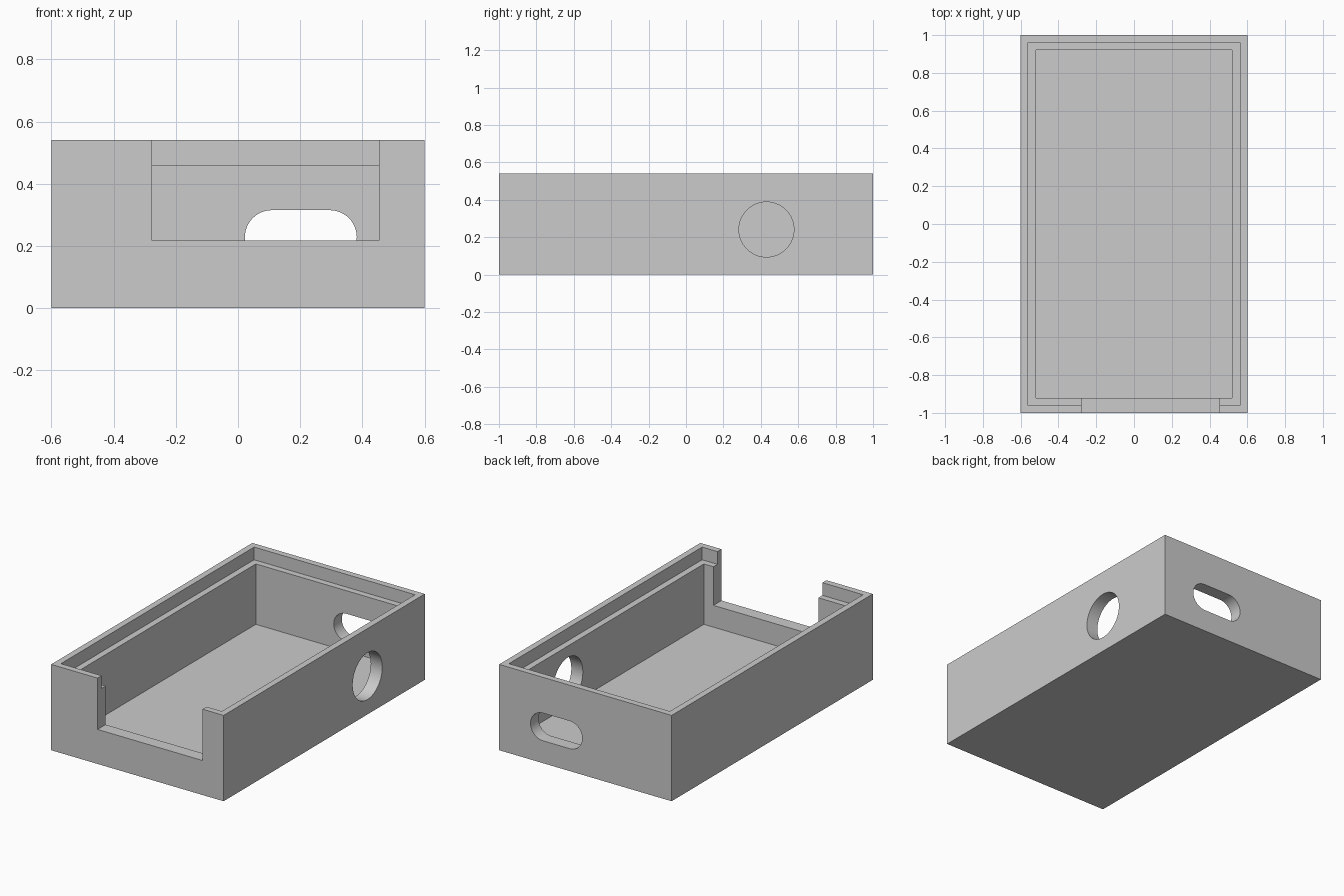
import bpy
import bmesh
import math
from mathutils import Matrix, Vector

if "Cube" in bpy.data.objects:
    bpy.data.objects.remove(bpy.data.objects["Cube"], do_unlink=True)

grey = bpy.data.materials.new("plain grey")
grey.use_nodes = True
grey.diffuse_color = (0.6, 0.6, 0.6, 1)
grey.node_tree.nodes["Principled BSDF"].inputs["Base Color"].default_value = (0.6, 0.6, 0.6, 1)

WIDTH, LENGTH, HEIGHT = 1.2, 2.0, 0.54
WALL, LIP = 0.08, 0.04


def make_object(name, bm):
    bmesh.ops.recalc_face_normals(bm, faces=bm.faces)
    mesh = bpy.data.meshes.new(name)
    bm.to_mesh(mesh)
    bm.free()
    mesh.materials.append(grey)
    obj = bpy.data.objects.new(name, mesh)
    bpy.context.collection.objects.link(obj)
    return obj


def box(name, low, high):
    low, high = Vector(low), Vector(high)
    bm = bmesh.new()
    bmesh.ops.create_cube(bm, size=1, matrix=Matrix.Translation((low + high) / 2)
                          @ Matrix.Diagonal((*(high - low), 1)))
    return make_object(name, bm)


def prism(name, points, push):
    """Extrude a closed outline along a vector."""
    bm = bmesh.new()
    face = bm.faces.new([bm.verts.new(p) for p in points])
    ext = bmesh.ops.extrude_face_region(bm, geom=[face], use_keep_orig=True)
    bmesh.ops.translate(bm, vec=push, verts=[g for g in ext["geom"] if isinstance(g, bmesh.types.BMVert)])
    return make_object(name, bm)


def inside(name, margin, bottom):
    x, y = WIDTH / 2 - margin, LENGTH / 2 - margin
    return box(name, (-x, -y, bottom), (x, y, HEIGHT + 0.1))


def slot_outline(cx, cz, half_width, radius, y):
    """Rounded slot; half circles at both ends."""
    points = []
    for side, start in ((1, -math.pi / 2), (-1, math.pi / 2)):
        for i in range(25):
            a = start + math.pi * i / 24
            points.append((cx + side * (half_width - radius) + radius * math.cos(a),
                           y, cz + radius * math.sin(a)))
    return points


# Open tray
tray = box("enclosure_tray", (-WIDTH / 2, -LENGTH / 2, 0), (WIDTH / 2, LENGTH / 2, HEIGHT))

# Cavity, lid recess, front notch, back slot and round side hole
circle = [(0.5, 0.43 + 0.147 * math.cos(a), 0.241 + 0.147 * math.sin(a))
          for a in (math.tau * i / 64 for i in range(64))]
cutters = [
    inside("cavity_cutter", WALL, WALL),
    inside("lid_recess_cutter", LIP, HEIGHT - WALL),
    box("front_notch_cutter", (-0.277, -1.1, 0.217), (0.453, -0.9, HEIGHT + 0.1)),
    prism("back_slot_cutter", slot_outline(0.202, 0.228, 0.18, 0.087, 0.9), (0, 0.2, 0)),
    prism("side_hole_cutter", circle, (0.2, 0, 0)),
]

bpy.ops.object.select_all(action="DESELECT")
tray.select_set(True)
bpy.context.view_layer.objects.active = tray
for cutter in cutters:
    cutter.hide_render = True
    cut = tray.modifiers.new(cutter.name, "BOOLEAN")
    cut.operation = "DIFFERENCE"
    cut.solver = "EXACT"
    cut.object = cutter
    bpy.ops.object.modifier_apply(modifier=cut.name)
    bpy.data.objects.remove(cutter, do_unlink=True)

bpy.ops.object.shade_smooth_by_angle(angle=math.radians(30))
